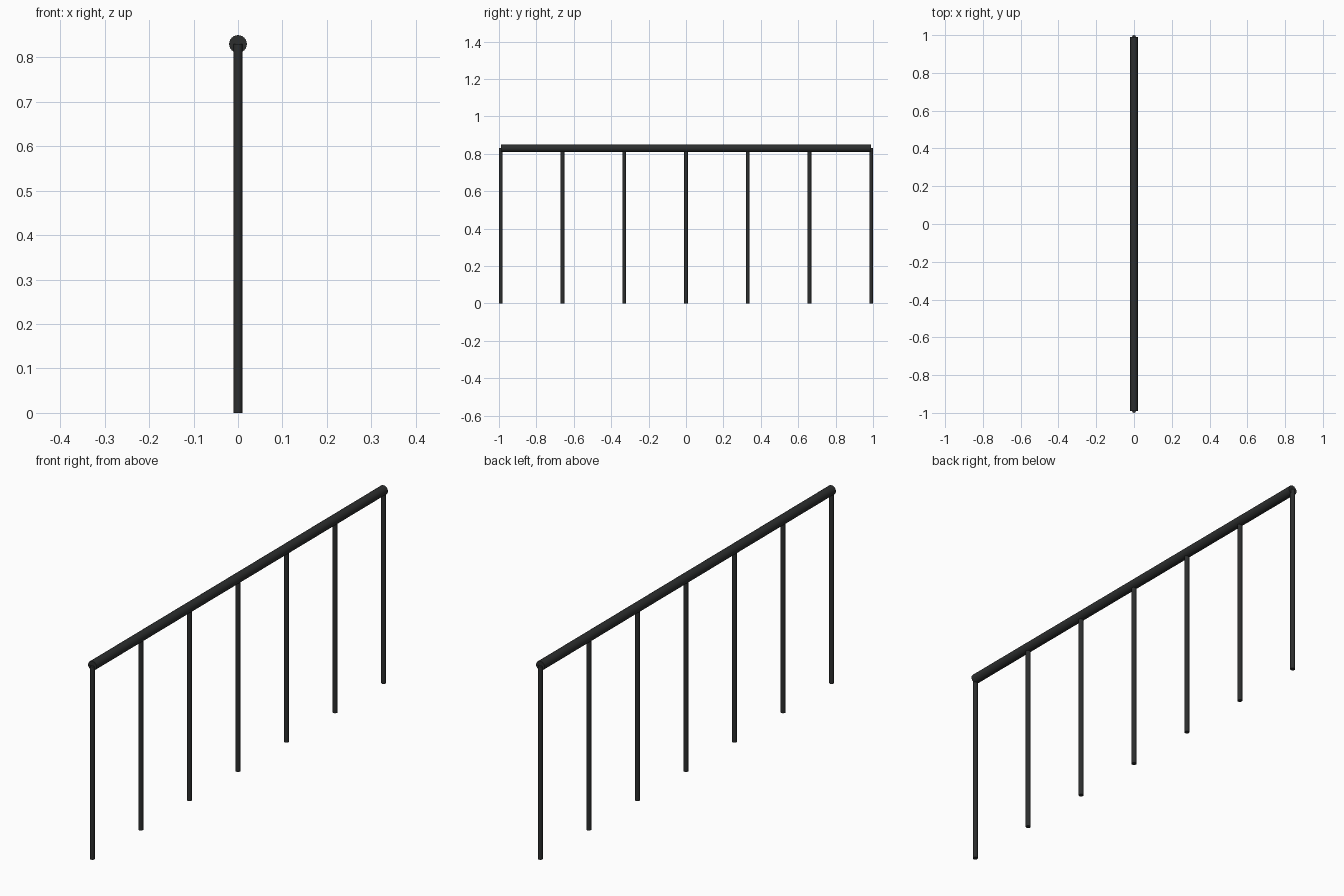
import bpy, math

if "Cube" in bpy.data.objects:
    bpy.data.objects.remove(bpy.data.objects["Cube"])

RAIL_R, POST_R = 0.02, 0.01
RAIL_Z, END_Y, POSTS = 0.83, 0.99, 7

metal = bpy.data.materials.new("dark_metal")
metal.diffuse_color = (0.025, 0.027, 0.027, 1)
metal.use_nodes = True
metal.node_tree.nodes["Principled BSDF"].inputs["Base Color"].default_value = metal.diffuse_color


def rod(name, radius, length, location, rotation=(0, 0, 0)):
    bpy.ops.mesh.primitive_cylinder_add(vertices=24, radius=radius, depth=length,
                                        location=location, rotation=rotation)
    obj = bpy.context.object
    obj.name = name
    obj.data.materials.append(metal)
    bpy.ops.object.shade_smooth_by_angle(angle=math.radians(35))
    return obj


# Horizontal handrail, ending on the axes of the outer posts
rod("handrail", RAIL_R, 2 * END_Y, (0, 0, RAIL_Z), (math.pi / 2, 0, 0))

# Evenly spaced posts running up to the rail axis
for i in range(POSTS):
    y = -END_Y + i * 2 * END_Y / (POSTS - 1)
    rod(f"post_{i + 1}", POST_R, RAIL_Z, (0, y, RAIL_Z / 2))
